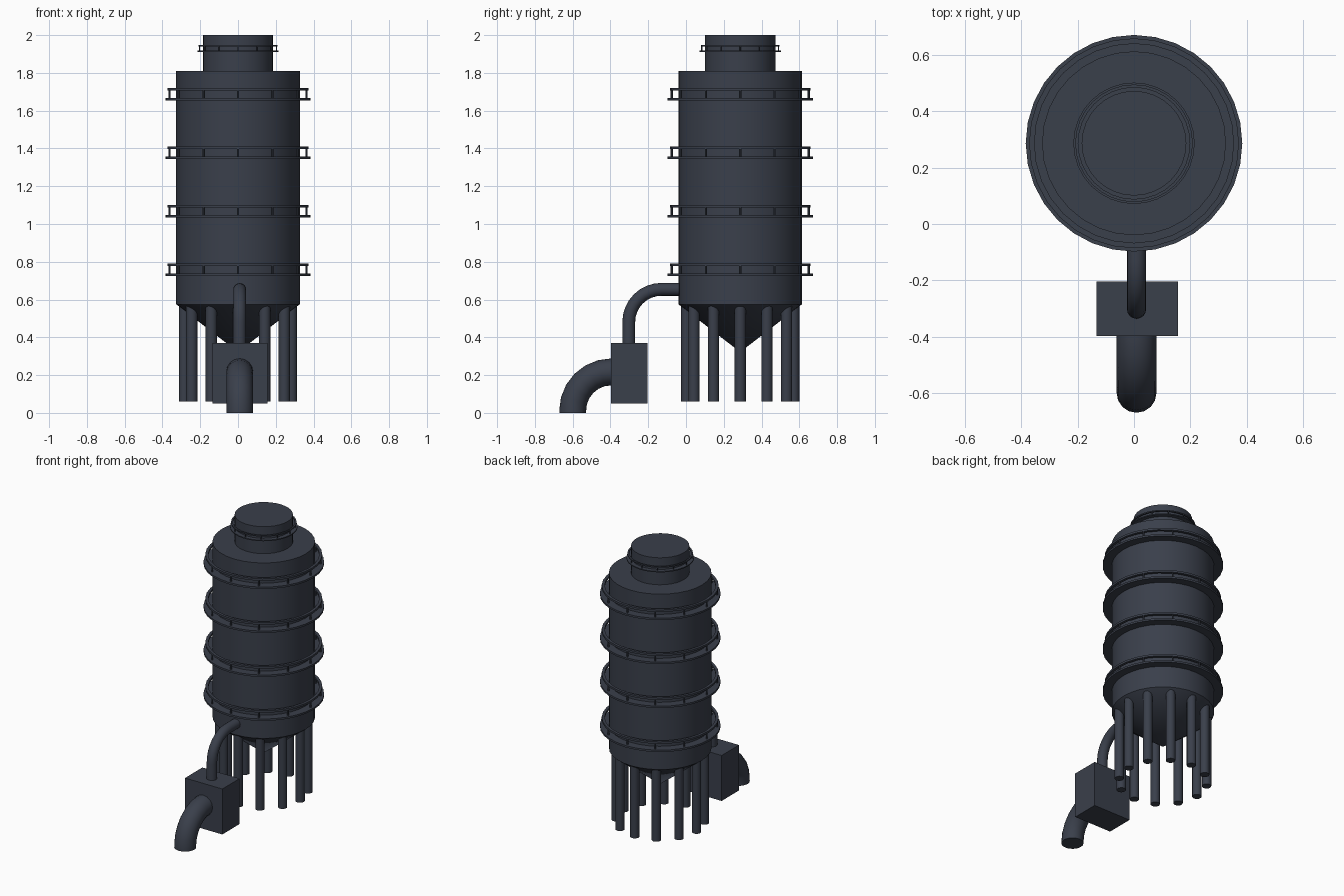
import bpy
import bmesh
from math import sin, cos, pi, radians

if "Cube" in bpy.data.objects:
    bpy.data.objects.remove(bpy.data.objects["Cube"])

CY = 0.287      # tower axis position in y
PX = 0.009      # pump and pipe offset in x
SIDES = 32

steel = bpy.data.materials.new("dark_steel")
steel.diffuse_color = (0.042, 0.050, 0.070, 1)
steel.use_nodes = True
steel.node_tree.nodes["Principled BSDF"].inputs["Base Color"].default_value = steel.diffuse_color


def finish(ob, smooth=True):
    ob.data.materials.clear()
    ob.data.materials.append(steel)
    bpy.ops.object.select_all(action='DESELECT')
    ob.select_set(True)
    bpy.context.view_layer.objects.active = ob
    if smooth:
        bpy.ops.object.shade_smooth_by_angle(angle=radians(30))
    return ob


def from_bmesh(name, bm, smooth=True):
    bmesh.ops.recalc_face_normals(bm, faces=bm.faces)
    mesh = bpy.data.meshes.new(name)
    bm.to_mesh(mesh)
    bm.free()
    ob = bpy.data.objects.new(name, mesh)
    bpy.context.collection.objects.link(ob)
    return finish(ob, smooth)


def lathe(name, profile, closed=False):
    """Revolve (radius, z) points about the tower axis."""
    bm = bmesh.new()
    rings = []
    for r, z in profile:
        if r == 0:
            rings.append([bm.verts.new((0, CY, z))] * SIDES)
        else:
            rings.append([bm.verts.new((r * cos(2 * pi * i / SIDES),
                                        CY + r * sin(2 * pi * i / SIDES), z))
                          for i in range(SIDES)])
    pairs = list(zip(rings, rings[1:]))
    if closed:
        pairs.append((rings[-1], rings[0]))
    for a, b in pairs:
        for i in range(SIDES):
            j = (i + 1) % SIDES
            bm.faces.new(list(dict.fromkeys((a[i], a[j], b[j], b[i]))))
    return from_bmesh(name, bm)


def ring_of_posts(name, count, ring_r, post_r, z0, z1, sides):
    """Vertical round posts spaced evenly around the tower axis."""
    bm = bmesh.new()
    for k in range(count):
        a = 2 * pi * k / count
        new = bmesh.ops.create_cone(bm, cap_ends=True, segments=sides,
                                    radius1=post_r, radius2=post_r, depth=z1 - z0)
        bmesh.ops.translate(bm, verts=new["verts"],
                            vec=(ring_r * cos(a), CY + ring_r * sin(a), (z0 + z1) / 2))
    return from_bmesh(name, bm)


def walkway(name, z, s=1.0):
    """Ring platform with posts and a handrail, scaled by s."""
    def ring(part, r0, r1, z0, z1):
        lathe(f"{name}_{part}", [(r0 * s, z + z0 * s), (r1 * s, z + z0 * s),
                                 (r1 * s, z + z1 * s), (r0 * s, z + z1 * s)], True)
    ring("platform", 0.315, 0.385, 0, 0.013)
    ring("handrail", 0.354, 0.373, 0.052, 0.066)
    ring_of_posts(f"{name}_posts", 12, 0.363 * s, 0.006 * s,
                  z + 0.01 * s, z + 0.055 * s, 8)


def elbow_pipe(name, radius, y_start, y_bend, z_top, bend, z_end, steps):
    """Pipe leaving along -y, turning down through a quarter bend."""
    pts = [(y_start, z_top)] if y_start > y_bend else []
    for i in range(steps + 1):
        a = pi / 2 * i / steps
        pts.append((y_bend - bend * sin(a), z_top - bend + bend * cos(a)))
    pts.append((y_bend - bend, z_end))
    cu = bpy.data.curves.new(name, 'CURVE')
    cu.dimensions = '3D'
    cu.bevel_depth = radius
    cu.bevel_resolution = 6
    cu.use_fill_caps = True
    sp = cu.splines.new('POLY')
    sp.points.add(len(pts) - 1)
    for p, (y, z) in zip(sp.points, pts):
        p.co = (PX, y, z, 1)
    ob = bpy.data.objects.new(name, cu)
    bpy.context.collection.objects.link(ob)
    bpy.ops.object.select_all(action='DESELECT')
    ob.select_set(True)
    bpy.context.view_layer.objects.active = ob
    bpy.ops.object.convert(target='MESH')
    finish(bpy.context.view_layer.objects.active)


# Silo body with conical hopper, and the cap on top
lathe("silo_body", [(0, 0.322), (0.327, 0.575), (0.327, 1.81), (0, 1.81)])
lathe("silo_cap", [(0, 1.80), (0.186, 1.80), (0.186, 2.0), (0, 2.0)])

# Support legs
ring_of_posts("support_legs", 12, 0.283, 0.03, 0.06, 0.59, 16)

# Walkways around the body, and a smaller one on the cap
for i in range(4):
    walkway(f"walkway_{i + 1}", 0.726 + 0.3095 * i)
walkway("cap_walkway", 1.911, 0.56)

# Pump housing
bm = bmesh.new()
bmesh.ops.create_cube(bm, size=1)
bmesh.ops.scale(bm, verts=bm.verts, vec=(0.29, 0.193, 0.32))
bmesh.ops.translate(bm, verts=bm.verts, vec=(0.011, -0.301, 0.21))
from_bmesh("pump_housing", bm, smooth=False)

# Pipe from silo to pump, and the outlet pipe to the ground
elbow_pipe("feed_pipe", 0.034, 0.0, -0.13, 0.654, 0.173, 0.36, 8)
elbow_pipe("outlet_pipe", 0.071, -0.38, -0.395, 0.217, 0.205, 0.0, 6)
